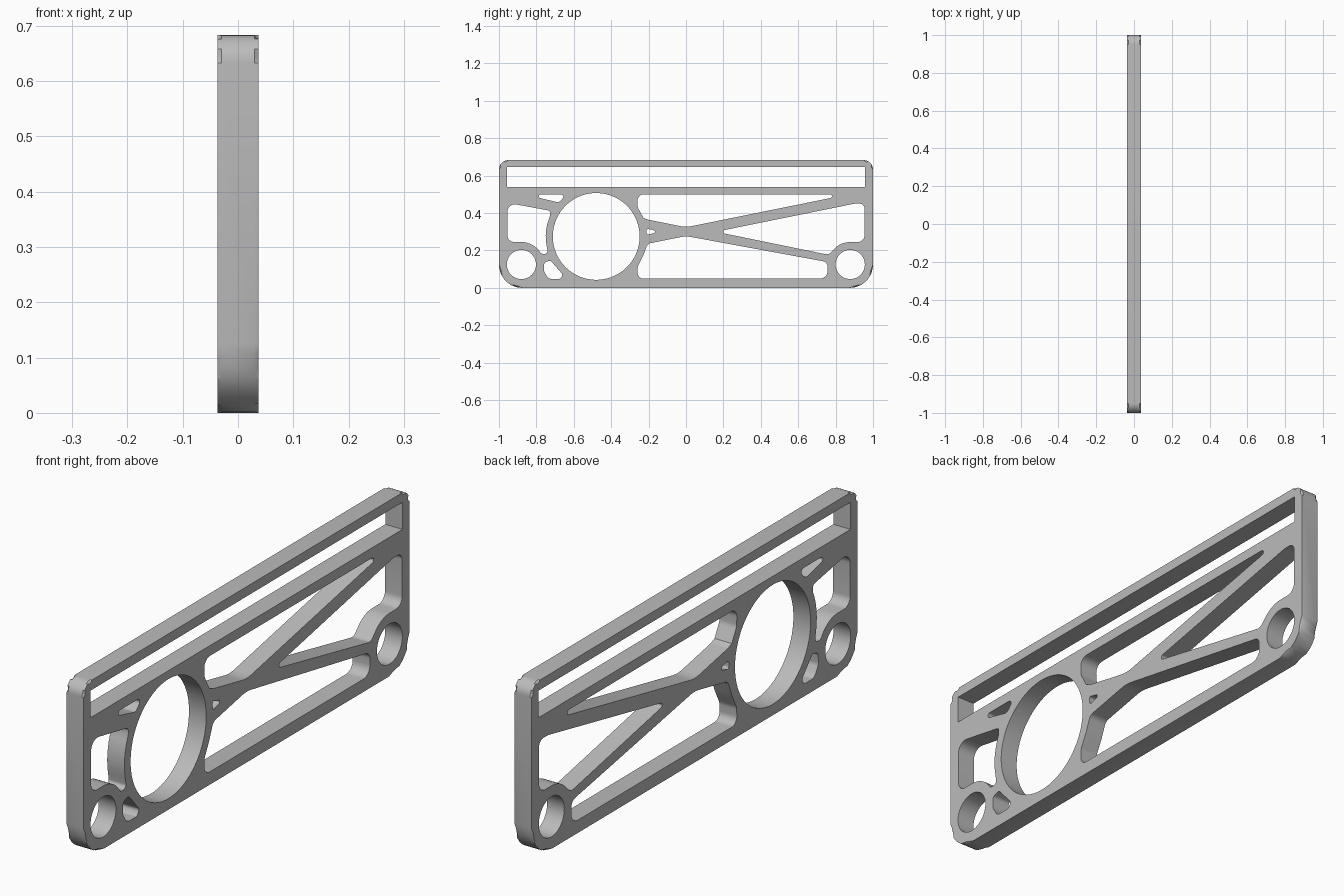
import bpy
import bmesh
import math
from mathutils import Vector
from mathutils.geometry import interpolate_bezier

HALF_THICK = 0.037
CHAMFER = 0.007
BIG_CENTRE = (-0.48, 0.275)
LEFT_CENTRE = (-0.88, 0.125)
RIGHT_CENTRE = (0.878, 0.125)

cube = bpy.data.objects.get("Cube")
if cube:
    bpy.data.objects.remove(cube, do_unlink=True)


def arc(centre, radius, start, end, steps):
    """Points along an arc in the (y, z) plane, angles in degrees."""
    points = []
    for i in range(steps + 1):
        a = math.radians(start + (end - start) * i / steps)
        points.append((centre[0] + radius * math.cos(a), centre[1] + radius * math.sin(a)))
    return points


def circle(centre, radius, sides):
    return arc(centre, radius, 0, 360, sides)[:-1]


def rounded(corners):
    """Outline from (y, z) or (y, z, fillet radius) corners."""
    outline = []
    for i, corner in enumerate(corners):
        here = Vector(corner[:2])
        if len(corner) == 2:
            outline.append(here)
            continue
        before = Vector(corners[i - 1][:2]) - here
        after = Vector(corners[(i + 1) % len(corners)][:2]) - here
        angle = before.angle(after)
        reach = corner[2] / math.tan(angle / 2)
        limit = min(before.length, after.length) * 0.49
        scale = min(1, limit / reach)
        reach *= scale
        handle = 4 / 3 * math.tan((math.pi - angle) / 4) * corner[2] * scale
        before.normalize()
        after.normalize()
        outline += [p.to_2d() for p in interpolate_bezier(
            (here + before * reach).to_3d(), (here + before * (reach - handle)).to_3d(),
            (here + after * (reach - handle)).to_3d(), (here + after * reach).to_3d(), 10)]
    return outline


def add_prism(bm, outline, half):
    """Extrude an outline across x and return its new faces."""
    near = [bm.verts.new((-half, p[0], p[1])) for p in outline]
    far = [bm.verts.new((half, p[0], p[1])) for p in outline]
    caps = [bm.faces.new(near), bm.faces.new(far)]
    for i in range(len(near)):
        bm.faces.new((near[i - 1], near[i], far[i], far[i - 1]))
    return caps


def make_object(name, bm):
    bmesh.ops.recalc_face_normals(bm, faces=bm.faces[:])
    mesh = bpy.data.meshes.new(name)
    bm.to_mesh(mesh)
    bm.free()
    obj = bpy.data.objects.new(name, mesh)
    bpy.context.collection.objects.link(obj)
    return obj


# Grey material
grey = bpy.data.materials.new("plain grey")
grey.use_nodes = True
colour = (0.5, 0.5, 0.5, 1)
grey.diffuse_color = colour
grey.node_tree.nodes["Principled BSDF"].inputs["Base Color"].default_value = colour

# Solid plate with chamfered rims
bm = bmesh.new()
caps = add_prism(bm, rounded([
    (-1, 0, 0.125), (1, 0, 0.125), (1, 0.683, 0.05), (-1, 0.683, 0.05)]), HALF_THICK)
rims = [e for cap in caps for e in cap.edges]
bmesh.ops.bevel(bm, geom=rims, offset=CHAMFER, segments=1, affect='EDGES')
plate = make_object("side_plate", bm)
plate.data.materials.append(grey)

# Openings
top_slot = [(-0.957, 0.54), (0.957, 0.54), (0.957, 0.645), (-0.957, 0.645)]
upper_left_sliver = rounded([(-0.86, 0.5, 0.01), (-0.64, 0.5, 0.016), (-0.68, 0.456, 0.025)])
left_window = rounded(
    [(-0.955, 0.455, 0.04), (-0.725, 0.412, 0.035)]
    + arc(BIG_CENTRE, 0.27, 156, 192, 8)
    + [(-0.738, 0.182, 0.018), (-0.774, 0.182, 0.018)]
    + arc(LEFT_CENTRE, 0.12, 40, 90, 8)
    + [(-0.955, 0.245, 0.04)])
lower_left_pocket = rounded([
    (-0.758, 0.135, 0.015), (-0.725, 0.147, 0.015), (-0.658, 0.07, 0.015),
    (-0.672, 0.048, 0.015), (-0.735, 0.048, 0.03), (-0.76, 0.09, 0.03)])
upper_bay = rounded([
    (-0.26, 0.5, 0.04), (0.87, 0.5, 0.01), (0, 0.324, 0.15), (-0.205, 0.365, 0.03),
    (-0.228, 0.375), (-0.258, 0.43, 0.04)])
lower_bay = rounded([
    (-0.26, 0.05, 0.04), (0.757, 0.05, 0.04), (0.757, 0.138, 0.03), (0, 0.277, 0.15),
    (-0.205, 0.236, 0.03), (-0.228, 0.175), (-0.258, 0.115, 0.04)])
right_window = rounded(
    [(0.16, 0.3, 0.01), (0.9, 0.45, 0.06), (0.955, 0.45, 0.04), (0.955, 0.245, 0.04)]
    + arc(RIGHT_CENTRE, 0.12, 90, 138, 8)
    + [(0.762, 0.177, 0.03)])
small_notch = rounded([(-0.21, 0.317, 0.008), (-0.14, 0.3, 0.008), (-0.21, 0.283, 0.008)])

bm = bmesh.new()
for outline in (top_slot, upper_left_sliver, left_window, lower_left_pocket, upper_bay,
                lower_bay, right_window, small_notch, circle(BIG_CENTRE, 0.232, 96),
                circle(LEFT_CENTRE, 0.078, 48), circle(RIGHT_CENTRE, 0.078, 48)):
    add_prism(bm, outline, HALF_THICK * 2)
cutter = make_object("opening_cutter", bm)
cutter.hide_render = True

# Cut the openings and drop the cutter
cut = plate.modifiers.new("openings", 'BOOLEAN')
cut.operation = 'DIFFERENCE'
cut.solver = 'EXACT'
cut.object = cutter
bpy.ops.object.select_all(action='DESELECT')
plate.select_set(True)
bpy.context.view_layer.objects.active = plate
bpy.ops.object.modifier_apply(modifier=cut.name)
bpy.data.objects.remove(cutter, do_unlink=True)

bpy.ops.object.shade_smooth_by_angle(angle=math.radians(30))
